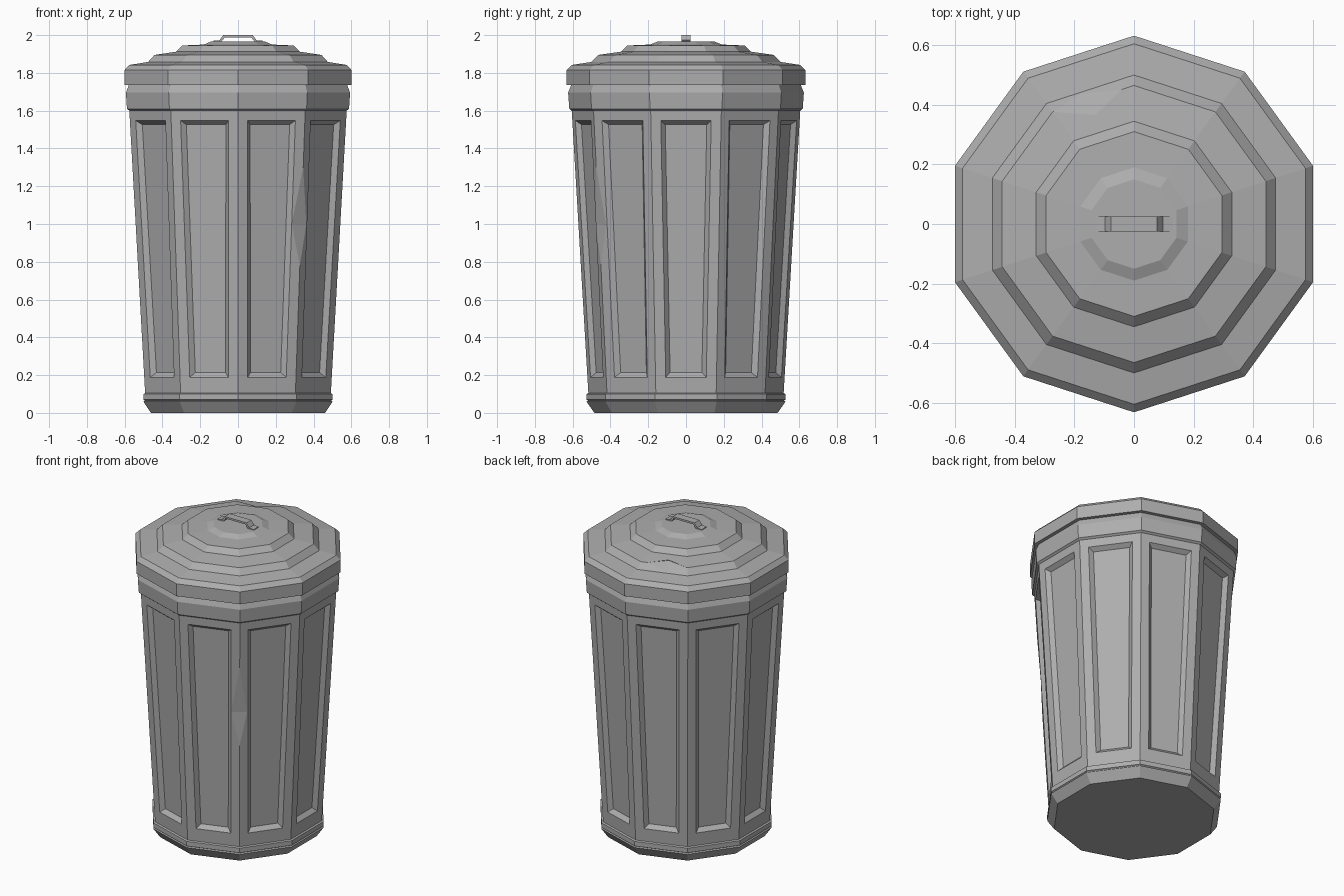
import bpy, bmesh
from math import sin, cos, radians
from mathutils import Vector

cube = bpy.data.objects.get("Cube")
if cube:
    bpy.data.objects.remove(cube, do_unlink=True)

SIDES = 10
metal = bpy.data.materials.new("dull grey metal")
metal.use_nodes = True
metal.diffuse_color = (0.42, 0.42, 0.42, 1)
metal.node_tree.nodes["Principled BSDF"].inputs["Base Color"].default_value = metal.diffuse_color


def finish(name, bm):
    bmesh.ops.recalc_face_normals(bm, faces=bm.faces)
    mesh = bpy.data.meshes.new(name)
    bm.to_mesh(mesh)
    bm.free()
    mesh.materials.append(metal)
    obj = bpy.data.objects.new(name, mesh)
    bpy.context.collection.objects.link(obj)
    return obj


def corner(r, i, z):
    """Corner i of the ten-sided ring, counted from the back."""
    a = radians(90 + 360 / SIDES * i)
    return Vector((r * cos(a), r * sin(a), z))


def turned(profile):
    """Closed ten-sided solid; returns the bmesh and its bands of side faces."""
    bm = bmesh.new()
    rings = [[bm.verts.new(corner(r, i, z)) for i in range(SIDES)] for r, z in profile]
    bands = []
    for low, high in zip(rings, rings[1:]):
        bands.append([bm.faces.new((low[i], low[(i + 1) % SIDES],
                                    high[(i + 1) % SIDES], high[i])) for i in range(SIDES)])
    bm.faces.new(rings[0][::-1])
    bm.faces.new(rings[-1])
    bmesh.ops.recalc_face_normals(bm, faces=bm.faces)
    return bm, bands


def dent(obj, points, out):
    """Knock a flat wedge off an edge: two points on it, one on either side."""
    bm = bmesh.new()
    for p in points:
        bm.verts.new(p)
        bm.verts.new(Vector(p) + out)
    bmesh.ops.convex_hull(bm, input=bm.verts)
    cutter = finish("dent_cutter", bm)
    cutter.hide_render = True
    mod = obj.modifiers.new("dent", "BOOLEAN")
    mod.operation, mod.solver, mod.object = "DIFFERENCE", "EXACT", cutter
    bpy.context.view_layer.objects.active = obj
    bpy.ops.object.modifier_apply(modifier=mod.name)
    bpy.data.objects.remove(cutter, do_unlink=True)


# Can body: base lip, tapered wall and top band
WALL_LOW, WALL_HIGH = (0.517, 0.105), (0.605, 1.60)
body, bands = turned([(0.485, 0), (0.527, 0.06), (0.518, 0.065), (0.527, 0.07),
                      (0.527, 0.1), WALL_LOW, WALL_HIGH, (0.618, 1.61),
                      (0.624, 1.695), (0.608, 1.735)])
wall = bands[5]

# Sunken panel in every wall facet
bmesh.ops.inset_individual(body, faces=wall, thickness=0.075)
slope = (WALL_HIGH[0] - WALL_LOW[0]) / (WALL_HIGH[1] - WALL_LOW[1])
for f in wall:
    outward = Vector((f.normal.x, f.normal.y, 0)).normalized()
    for v in f.verts:
        if v.co.z < 0.5:
            v.co += 0.03 * (Vector((0, 0, 1)) + outward * slope * cos(radians(18)))
bmesh.ops.inset_individual(body, faces=wall, thickness=0.033, depth=-0.025)
can_body = finish("can_body", body)


# Dent on the front right wall corner
def wall_corner(i, z):
    return corner(WALL_LOW[0] + slope * (z - WALL_LOW[1]), i, z)


mid = wall_corner(6, 1.0)
dent(can_body, [wall_corner(6, 1.3), wall_corner(6, 0.78),
                mid.lerp(wall_corner(5, 1.0), 0.15),
                mid.lerp(wall_corner(7, 0.98), 0.13)], corner(0.1, 6, 0))

# Stepped lid with a raised centre
lid = finish("lid", turned([(0.608, 1.735), (0.632, 1.735), (0.632, 1.815), (0.605, 1.842),
                            (0.5, 1.858), (0.465, 1.895), (0.345, 1.912), (0.31, 1.945),
                            (0.19, 1.95), (0.15, 1.966)])[0])

# Dent on the lid's middle step
dent(lid, [(-0.27, 0.376, 1.895), (-0.04, 0.452, 1.895),
           (-0.13, 0.365, 1.9), (-0.18, 0.444, 1.86)], Vector((-0.01, 0.03, 0.1)))

# Strap handle: a bent strip with flat feet
half = [(0.13, 1.963), (0.13, 1.97), (0.098, 1.973), (0.078, 2.0)]
inner = [(0.07, 1.988), (0.09, 1.963)]
outline = half + [(-x, z) for x, z in half[::-1]] + [(-x, z) for x, z in inner[::-1]] + inner
bm = bmesh.new()
face = bm.faces.new([bm.verts.new((x, -0.025, z)) for x, z in outline])
side = bmesh.ops.extrude_face_region(bm, geom=[face])["geom"]
bmesh.ops.translate(bm, vec=(0, 0.05, 0),
                    verts=[v for v in side if isinstance(v, bmesh.types.BMVert)])
finish("lid_handle", bm)
